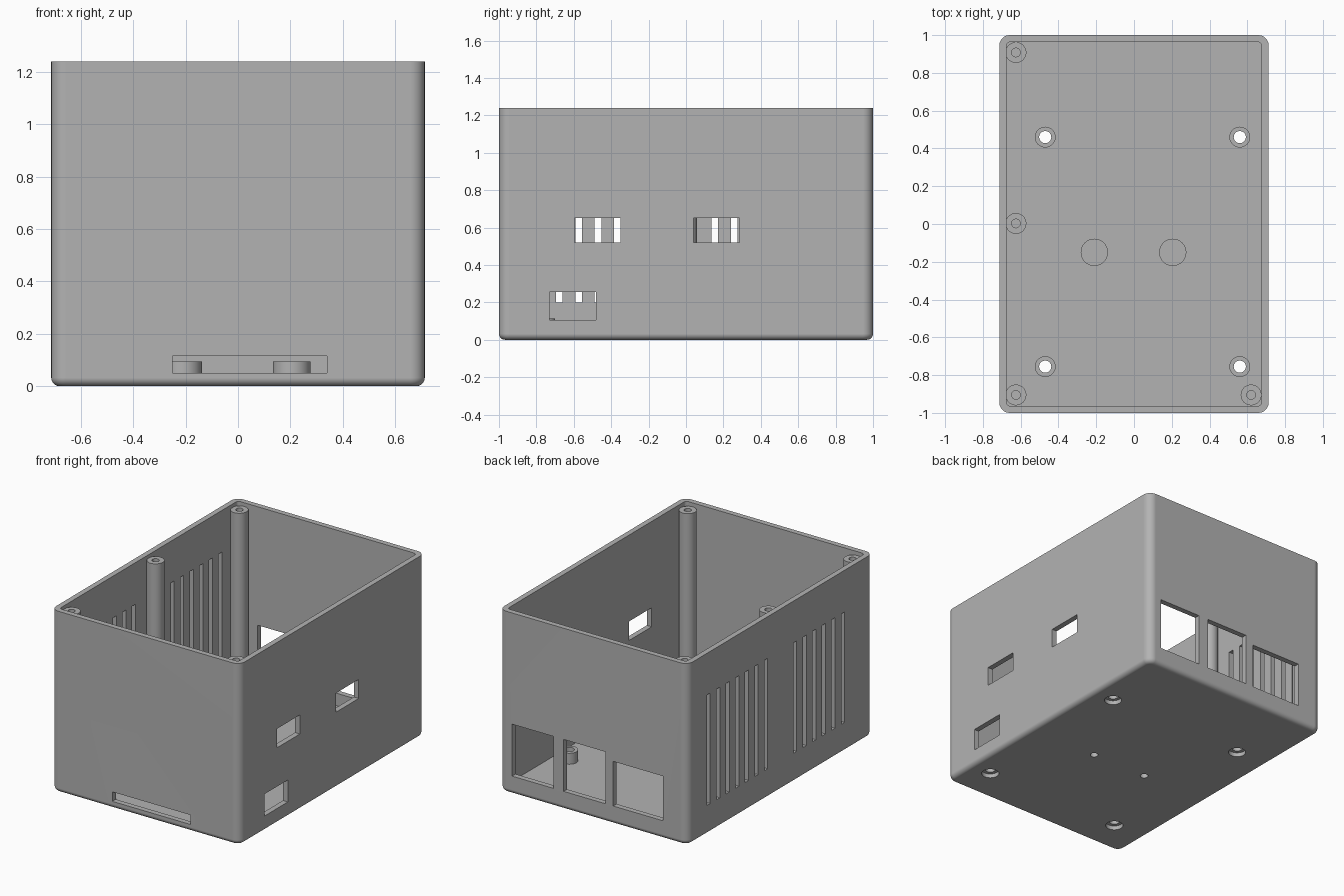
import bpy, bmesh, math
from mathutils import Matrix, Vector

if "Cube" in bpy.data.objects:
    bpy.data.objects.remove(bpy.data.objects["Cube"], do_unlink=True)

grey = bpy.data.materials.new("plain_grey")
grey.use_nodes = True
grey.diffuse_color = (0.45, 0.45, 0.45, 1)
grey.node_tree.nodes["Principled BSDF"].inputs["Base Color"].default_value = (0.45, 0.45, 0.45, 1)

HX, HY, HZ = 0.713, 1.0, 1.24      # outer half sizes and height
WALL, FLOOR = 0.037, 0.04
BACK_INSIDE = HY - WALL - 0.03     # cutters start just inside the walls


def finish(name, bm):
    bmesh.ops.recalc_face_normals(bm, faces=bm.faces)
    mesh = bpy.data.meshes.new(name)
    bm.to_mesh(mesh)
    bm.free()
    mesh.materials.append(grey)
    obj = bpy.data.objects.new(name, mesh)
    bpy.context.collection.objects.link(obj)
    return obj


def box(name, x, y, z, corner=0, base=0):
    """Box from three ranges, with rounded upright and bottom edges."""
    bm = bmesh.new()
    bmesh.ops.create_cube(bm, size=1)
    for v in bm.verts:
        v.co = Vector([r[0] if c < 0 else r[1] for c, r in zip(v.co, (x, y, z))])
    if corner:
        upright = [e for e in bm.edges if abs(e.verts[0].co.z - e.verts[1].co.z) > 0.01]
        bmesh.ops.bevel(bm, geom=upright, offset=corner, segments=8, profile=0.5, affect='EDGES')
    if base:
        low = [e for e in bm.edges if max(v.co.z for v in e.verts) < z[0] + 1e-4]
        bmesh.ops.bevel(bm, geom=low, offset=base, segments=6, profile=0.5, affect='EDGES')
    return finish(name, bm)


def cylinder(name, x, y, radius, z0, z1, sides=48):
    bm = bmesh.new()
    bmesh.ops.create_cone(bm, cap_ends=True, segments=sides, radius1=radius, radius2=radius,
                          depth=z1 - z0, matrix=Matrix.Translation((x, y, (z0 + z1) / 2)))
    return finish(name, bm)


def cut(target, cutter):
    mod = target.modifiers.new("cut", 'BOOLEAN')
    mod.operation, mod.solver, mod.object = 'DIFFERENCE', 'EXACT', cutter
    bpy.context.view_layer.objects.active = target
    bpy.ops.object.modifier_apply(modifier=mod.name)
    bpy.data.objects.remove(cutter, do_unlink=True)


def smooth(obj):
    bpy.ops.object.select_all(action='DESELECT')
    obj.select_set(True)
    bpy.context.view_layer.objects.active = obj
    bpy.ops.object.shade_smooth_by_angle(angle=math.radians(30))
    obj.modifiers.new("even_normals", 'WEIGHTED_NORMAL').keep_sharp = True


# Open-topped shell
shell = box("case_shell", (-HX, HX), (-HY, HY), (0, HZ), corner=0.055, base=0.032)
cut(shell, box("cavity", (WALL - HX, HX - WALL), (WALL - HY, HY - WALL), (FLOOR, HZ + 0.1), corner=0.02))

# Front card slot
cut(shell, box("slot", (-0.25, 0.34), (-HY - 0.1, -BACK_INSIDE), (0.05, 0.115)))

# Back connector openings
for x0, x1, top in ((0.30, 0.615, 0.48), (-0.09, 0.225, 0.48), (-0.525, -0.15, 0.43)):
    cut(shell, box("port", (x0, x1), (BACK_INSIDE, HY + 0.1), (0.125, top)))

# Windows in the left wall
for y0, y1, z0, z1 in ((-0.595, -0.35, 0.52, 0.65), (0.04, 0.285, 0.52, 0.65), (-0.73, -0.48, 0.105, 0.255)):
    cut(shell, box("window", (HX - WALL - 0.03, HX + 0.1), (y0, y1), (z0, z1)))

# Two groups of vent slits in the right wall
for first, count in ((-0.677, 6), (0.154, 7)):
    for i in range(count):
        y = first + i * 0.1035
        cut(shell, box("vent", (-HX - 0.1, WALL - HX + 0.03), (y - 0.018, y + 0.018), (0.2, 0.955)))

# Board standoffs with through holes and counterbores below
for y, row in ((0.46, "back"), (-0.755, "front")):
    for x, side in ((0.56, "left"), (-0.47, "right")):
        post = cylinder(f"standoff_{row}_{side}", x, y, 0.055, FLOOR - 0.002, 0.115)
        cut(post, cylinder("bore", x, y, 0.032, -0.1, 0.3))
        cut(shell, cylinder("bore", x, y, 0.032, -0.1, 0.1))
        cut(shell, cylinder("counterbore", x, y, 0.055, -0.1, 0.028))
        smooth(post)

# Low closed bosses with blind mounting holes below
for x, side in ((0.205, "left"), (-0.21, "right")):
    boss = cylinder(f"mount_boss_{side}", x, -0.15, 0.072, FLOOR - 0.002, 0.095)
    cut(boss, cylinder("bore", x, -0.15, 0.025, -0.1, 0.075))
    cut(shell, cylinder("bore", x, -0.15, 0.025, -0.1, 0.1))
    smooth(boss)

# Tall lid screw pillars
for x, y, place in ((-0.625, 0.908, "back_right"), (-0.625, 0.003, "middle_right"),
                    (-0.625, -0.905, "front_right"), (0.62, -0.905, "front_left")):
    pillar = cylinder(f"lid_pillar_{place}", x, y, 0.055, FLOOR - 0.002, 1.215)
    cut(pillar, cylinder("bore", x, y, 0.023, 0.95, 1.3))
    smooth(pillar)

smooth(shell)
